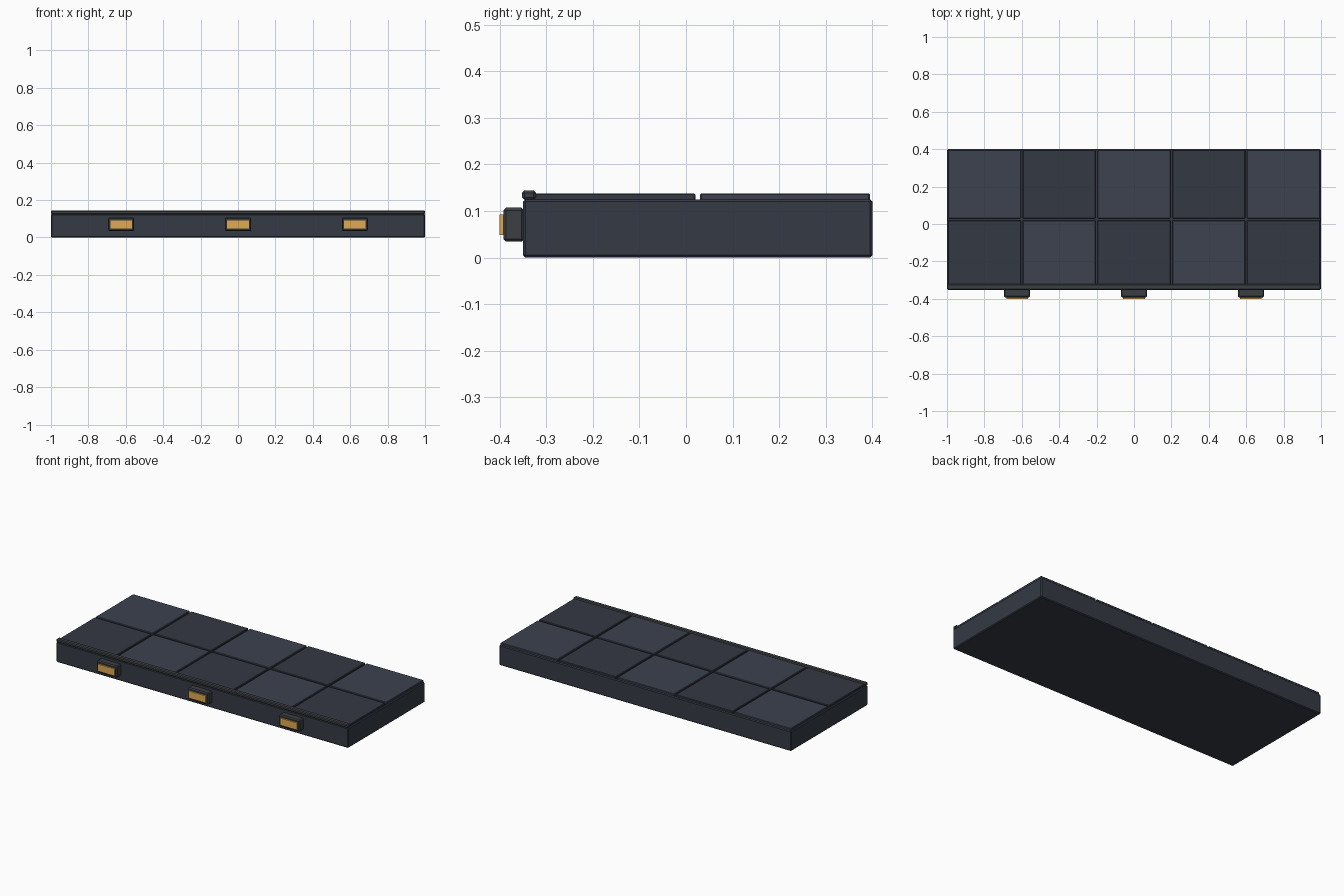
import bpy

if "Cube" in bpy.data.objects:
    bpy.data.objects.remove(bpy.data.objects["Cube"])


def material(name, rgb):
    mat = bpy.data.materials.new(name)
    mat.diffuse_color = (*rgb, 1.0)
    mat.use_nodes = True
    mat.node_tree.nodes["Principled BSDF"].inputs["Base Color"].default_value = mat.diffuse_color
    return mat


SLAB = material("slab_slate", (0.035, 0.042, 0.058))
LIGHT = material("tile_light", (0.045, 0.054, 0.078))
DARK = material("tile_dark", (0.034, 0.040, 0.055))
METAL = material("dark_metal", (0.045, 0.050, 0.056))
AMBER = material("amber_glow", (0.75, 0.40, 0.08))


def box(name, x, y, z, mat, bevel=0.0):
    """Chamfered box from (min, max) ranges on each axis."""
    bpy.ops.mesh.primitive_cube_add(
        size=1, location=[(a + b) / 2 for a, b in (x, y, z)])
    ob = bpy.context.object
    ob.name = name
    ob.scale = [b - a for a, b in (x, y, z)]
    bpy.ops.object.transform_apply(location=False, rotation=False, scale=True)
    ob.data.materials.append(mat)
    if bevel:
        mod = ob.modifiers.new("chamfer", 'BEVEL')
        mod.width = bevel
        mod.segments = 1
    return ob


# Main slab
box("platform_slab", (-1, 1), (-0.35, 0.40), (0, 0.125), SLAB, 0.005)

# Checkered floor tiles, five columns by two rows
for row in range(2):
    for col in range(5):
        cx, cy = -0.8 + 0.4 * col, -0.1625 + 0.375 * row
        box(f"floor_tile_{row}_{col}", (cx - 0.195, cx + 0.195),
            (cy - 0.1825, cy + 0.1825), (0.122, 0.138),
            DARK if (row + col) % 2 == 0 else LIGHT, 0.003)

# Raised trim along the front edge
box("front_edge_trim", (-1, 1), (-0.352, -0.322), (0.124, 0.144), METAL, 0.005)

# Front marker lamps
for i, cx in enumerate((-0.625, 0, 0.625)):
    box(f"lamp_housing_{i}", (cx - 0.07, cx + 0.07), (-0.392, -0.347),
        (0.034, 0.107), METAL, 0.006)
    box(f"lamp_lens_{i}", (cx - 0.058, cx + 0.058), (-0.40, -0.385),
        (0.048, 0.092), AMBER)
